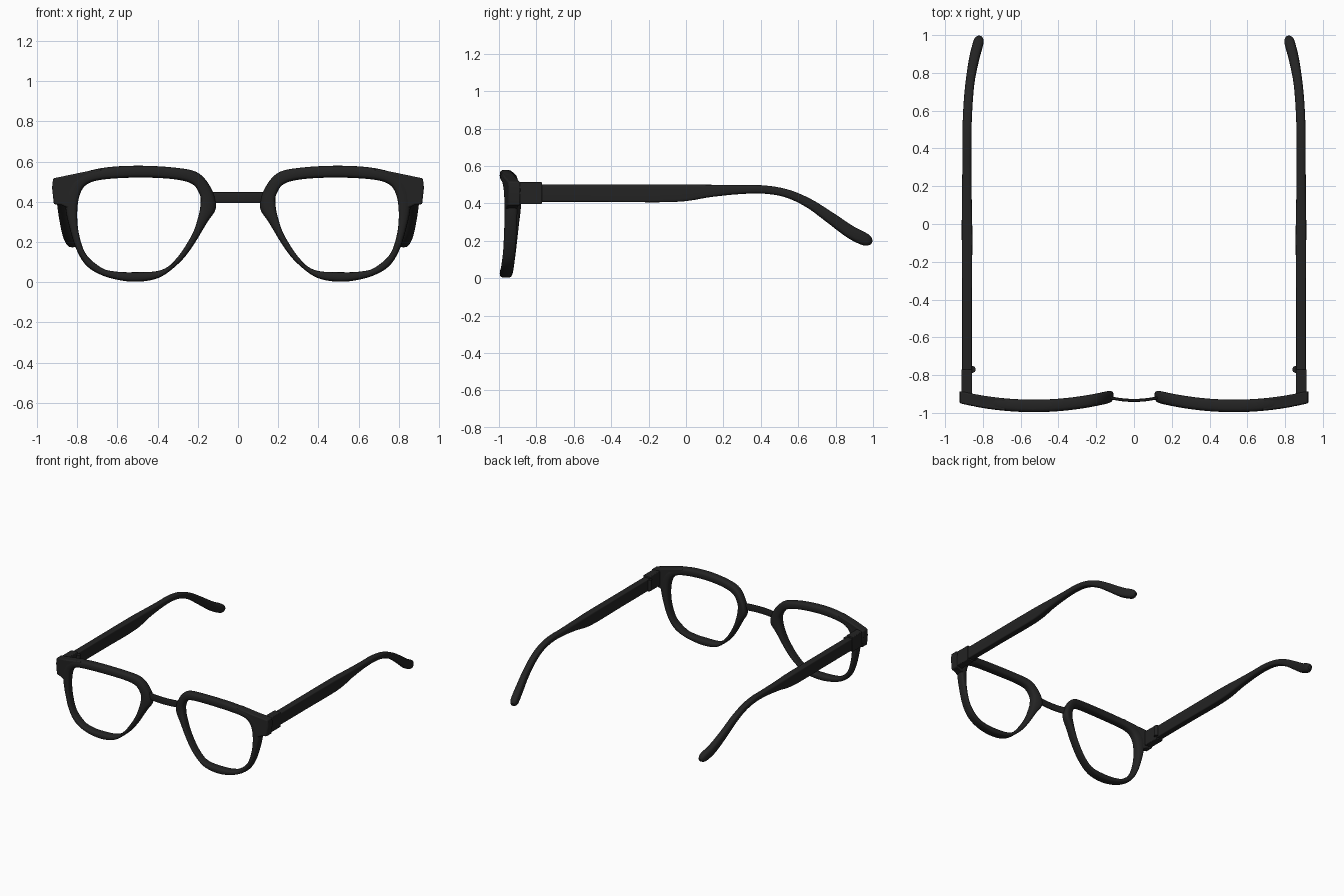
import bpy, bmesh, math
from mathutils import Vector

if "Cube" in bpy.data.objects:
    bpy.data.objects.remove(bpy.data.objects["Cube"])

black = bpy.data.materials.new("matte black")
black.diffuse_color = (0.017, 0.017, 0.017, 1)
black.use_nodes = True
black.node_tree.nodes["Principled BSDF"].inputs["Base Color"].default_value = black.diffuse_color


def finish(name, verts, faces, bevel=0, mirror=True, angle=40):
    me = bpy.data.meshes.new(name)
    me.from_pydata([tuple(v) for v in verts], [], faces)
    bm = bmesh.new()
    bm.from_mesh(me)
    bmesh.ops.recalc_face_normals(bm, faces=bm.faces)
    bm.to_mesh(me)
    bm.free()
    me.materials.append(black)
    ob = bpy.data.objects.new(name, me)
    bpy.context.collection.objects.link(ob)
    bpy.context.view_layer.objects.active = ob
    ob.select_set(True)
    bpy.ops.object.shade_smooth_by_angle(angle=math.radians(angle))
    ob.select_set(False)
    if bevel:
        b = ob.modifiers.new("bevel", 'BEVEL')
        b.width, b.segments = bevel, 3
    if mirror:
        m = ob.modifiers.new("mirror", 'MIRROR')
        m.use_mirror_merge = False
    return ob


def spline(pts, steps, closed):
    """Catmull-Rom through tuples of any length."""
    n, out = len(pts), []
    get = (lambda i: pts[i % n]) if closed else (lambda i: pts[max(0, min(n - 1, i))])
    for i in range(n if closed else n - 1):
        a, b, c, d = (get(i + k) for k in (-1, 0, 1, 2))
        for s in range(steps):
            t = s / steps
            out.append([0.5 * (2 * q + (r - p) * t + (2 * p - 5 * q + 4 * r - w) * t * t
                               + (3 * q - p - 3 * r + w) * t ** 3)
                        for p, q, r, w in zip(a, b, c, d)])
    if not closed:
        out.append(list(pts[-1]))
    return out


def section(n, power):
    """Rounded-rectangle ring in -1..1."""
    f = lambda v: math.copysign(abs(v) ** (2 / power), v)
    return [(f(math.cos(2 * math.pi * k / n)), f(math.sin(2 * math.pi * k / n))) for k in range(n)]


def skin(rings, n, closed):
    m = len(rings)
    faces = [(i * n + k, i * n + (k + 1) % n, (i + 1) % m * n + (k + 1) % n, (i + 1) % m * n + k)
             for i in range(m if closed else m - 1) for k in range(n)]
    if not closed:
        faces += [tuple(range(n)), tuple(range((m - 1) * n, m * n))]
    return [v for r in rings for v in r], faces


def wrap(x):
    """Mid-depth of the curved front at x."""
    return -0.963 + 0.30 * (x - 0.53) ** 2


# Rim: outer (x, z) and inner (x, z) pairs around one lens opening
pairs = [(0.11, 0.37, 0.187, 0.385), (0.127, 0.455, 0.19, 0.435), (0.195, 0.542, 0.23, 0.49),
         (0.31, 0.57, 0.33, 0.514), (0.505, 0.58, 0.505, 0.521), (0.68, 0.568, 0.68, 0.51),
         (0.80, 0.53, 0.757, 0.483), (0.855, 0.46, 0.79, 0.425), (0.858, 0.37, 0.80, 0.335),
         (0.835, 0.26, 0.79, 0.235), (0.80, 0.155, 0.755, 0.138), (0.748, 0.077, 0.68, 0.073),
         (0.655, 0.027, 0.62, 0.055), (0.525, 0.003, 0.525, 0.05), (0.40, 0.02, 0.385, 0.06),
         (0.305, 0.085, 0.305, 0.12), (0.235, 0.165, 0.23, 0.235), (0.155, 0.295, 0.198, 0.325)]
N = 20
rings = []
for ox, oz, ix, iz in spline(pairs, 6, True):
    ring = []
    for u, v in section(N, 3):
        x = (ox + ix) / 2 + u * (ox - ix) / 2
        z = (oz + iz) / 2 + u * (oz - iz) / 2
        ring.append((x, wrap(x) + v * 0.033, z))
    rings.append(ring)
finish("lens_rim", *skin(rings, N, True))

# End piece: block at the outer top corner of the rim
poly = [(0.68, 0.566), (0.80, 0.542), (0.92, 0.517), (0.925, 0.47), (0.916, 0.388),
        (0.88, 0.385), (0.825, 0.36), (0.81, 0.44), (0.775, 0.495), (0.68, 0.53)]
ends = [[(x, wrap(x) + s * 0.032, z) for x, z in poly] for s in (-1, 1)]
finish("end_piece", *skin(ends, len(poly), False), bevel=0.008)


def box(name, x0, x1, y0, y1, z0, z1, bevel):
    r = [[(x0, y, z0), (x1, y, z0), (x1, y, z1), (x0, y, z1)] for y in (y0, y1)]
    finish(name, *skin(r, 4, False), bevel=bevel)


# Hinge cover and its small pin
box("hinge_cover", 0.857, 0.914, -0.91, -0.77, 0.397, 0.514, 0.005)
pin = [[(0.856 + 0.018 * math.cos(a * math.pi / 8), -0.77 + 0.018 * math.sin(a * math.pi / 8), z)
        for a in range(16)] for z in (0.415, 0.495)]
finish("hinge_pin", *skin(pin, 16, False))

# Temple: x, y, z, half width, half height, squareness
path = [(0.884, -0.90, 0.455, 0.026, 0.047, 9), (0.884, -0.45, 0.455, 0.026, 0.047, 9),
        (0.884, -0.06, 0.455, 0.028, 0.047, 7), (0.885, 0.13, 0.467, 0.026, 0.033, 4),
        (0.885, 0.29, 0.474, 0.024, 0.024, 3), (0.885, 0.42, 0.474, 0.024, 0.022, 3),
        (0.883, 0.54, 0.453, 0.024, 0.022, 3), (0.877, 0.655, 0.402, 0.024, 0.025, 3),
        (0.866, 0.765, 0.328, 0.024, 0.030, 3), (0.846, 0.875, 0.250, 0.027, 0.034, 3),
        (0.828, 0.945, 0.213, 0.028, 0.034, 3), (0.820, 0.975, 0.200, 0.025, 0.028, 2.5),
        (0.815, 0.992, 0.193, 0.012, 0.013, 2)]
pts = spline(path, 6, False)
N = 24
rings = []
for i, (x, y, z, w, h, p) in enumerate(pts):
    a, b = pts[max(i - 1, 0)], pts[min(i + 1, len(pts) - 1)]
    t = (Vector(b[:3]) - Vector(a[:3])).normalized()
    side = t.cross(Vector((0, 0, 1))).normalized()
    up = side.cross(t)
    rings.append([Vector((x, y, z)) + side * u * w + up * v * h for u, v in section(N, p)])
finish("temple_arm", *skin(rings, N, False))

# Bridge: thin bowed strip between the rims
rings = []
for i in range(17):
    x = -0.15 + 0.30 * i / 16
    y = -0.934 + 0.9 * x * x
    rings.append([(x, y + v * 0.008, 0.421 + u * 0.027) for u, v in section(16, 3)])
finish("bridge", *skin(rings, 16, False), mirror=False)
